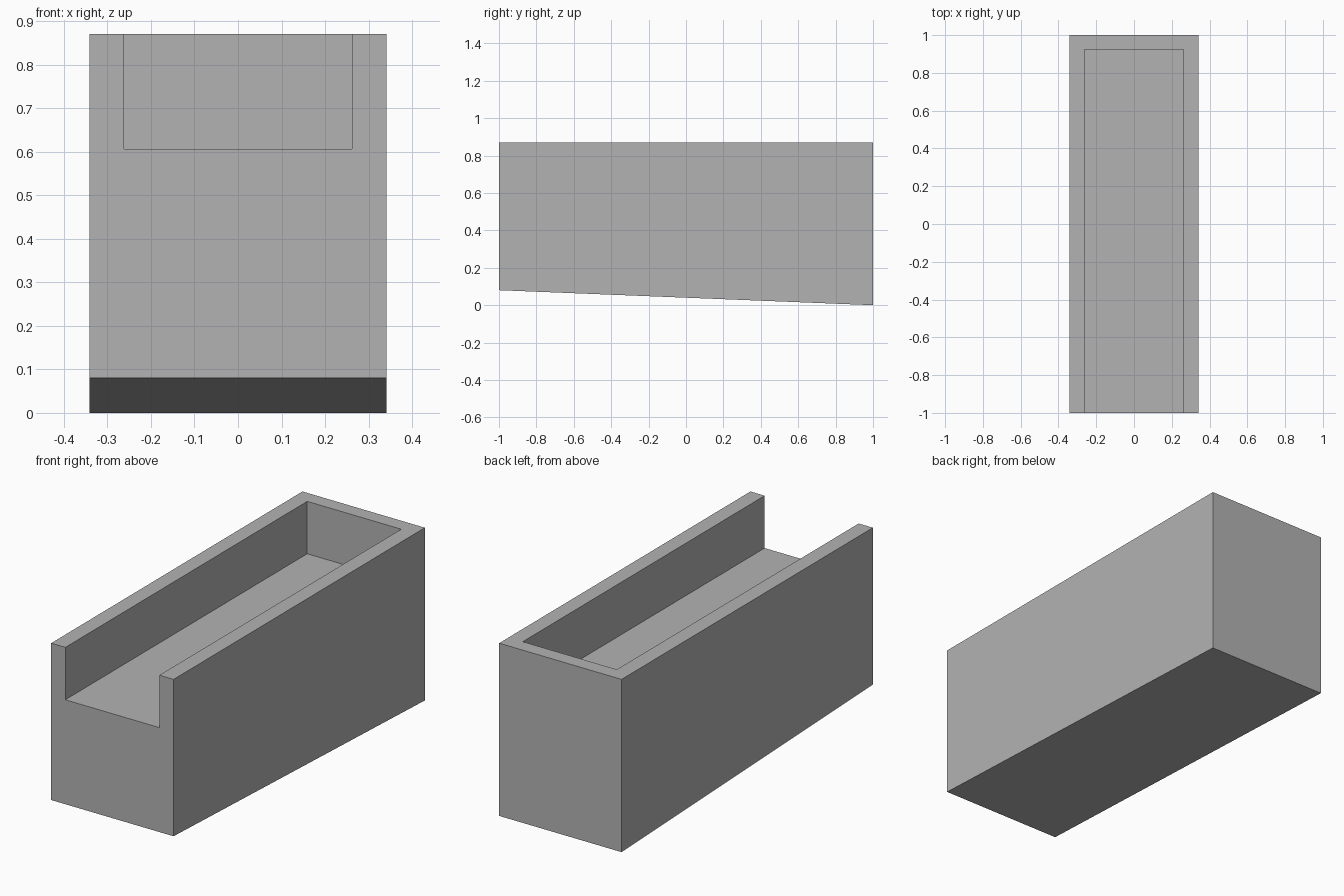
import bpy
import bmesh

if "Cube" in bpy.data.objects:
    bpy.data.objects.remove(bpy.data.objects["Cube"], do_unlink=True)

HALF_WIDTH, TOP, FRONT_RISE = 0.341, 0.87, 0.08
CHANNEL_HALF, CHANNEL_FLOOR, BACK_WALL = 0.262, 0.606, 0.925

# One plain grey for the whole piece
grey = bpy.data.materials.new("plain grey")
grey.use_nodes = True
color = (0.45, 0.45, 0.45, 1)
grey.diffuse_color = color
grey.node_tree.nodes["Principled BSDF"].inputs["Base Color"].default_value = color


def extrude_side_profile(name, profile, half_width):
    """Extrude a (y, z) outline symmetrically across x."""
    bm = bmesh.new()
    face = bm.faces.new([bm.verts.new((-half_width, y, z)) for y, z in profile])
    result = bmesh.ops.extrude_face_region(bm, geom=[face])
    moved = [v for v in result["geom"] if isinstance(v, bmesh.types.BMVert)]
    bmesh.ops.translate(bm, verts=moved, vec=(2 * half_width, 0, 0))
    bmesh.ops.recalc_face_normals(bm, faces=bm.faces)
    mesh = bpy.data.meshes.new(name)
    bm.to_mesh(mesh)
    bm.free()
    mesh.materials.append(grey)
    obj = bpy.data.objects.new(name, mesh)
    bpy.context.scene.collection.objects.link(obj)
    return obj


# Solid block with a sloping underside
body = extrude_side_profile(
    "trough_body", [(-1, FRONT_RISE), (1, 0), (1, TOP), (-1, TOP)], HALF_WIDTH)

# Channel open at the top and front, closed by the back wall
cutter = extrude_side_profile(
    "channel_cutter",
    [(-1.2, CHANNEL_FLOOR), (BACK_WALL, CHANNEL_FLOOR), (BACK_WALL, 1.2), (-1.2, 1.2)],
    CHANNEL_HALF)
cut = body.modifiers.new("channel", "BOOLEAN")
cut.operation = "DIFFERENCE"
cut.solver = "EXACT"
cut.object = cutter

# Apply the cut and discard the helper
bpy.context.view_layer.objects.active = body
body.select_set(True)
bpy.ops.object.modifier_apply(modifier=cut.name)
bpy.data.objects.remove(cutter, do_unlink=True)
